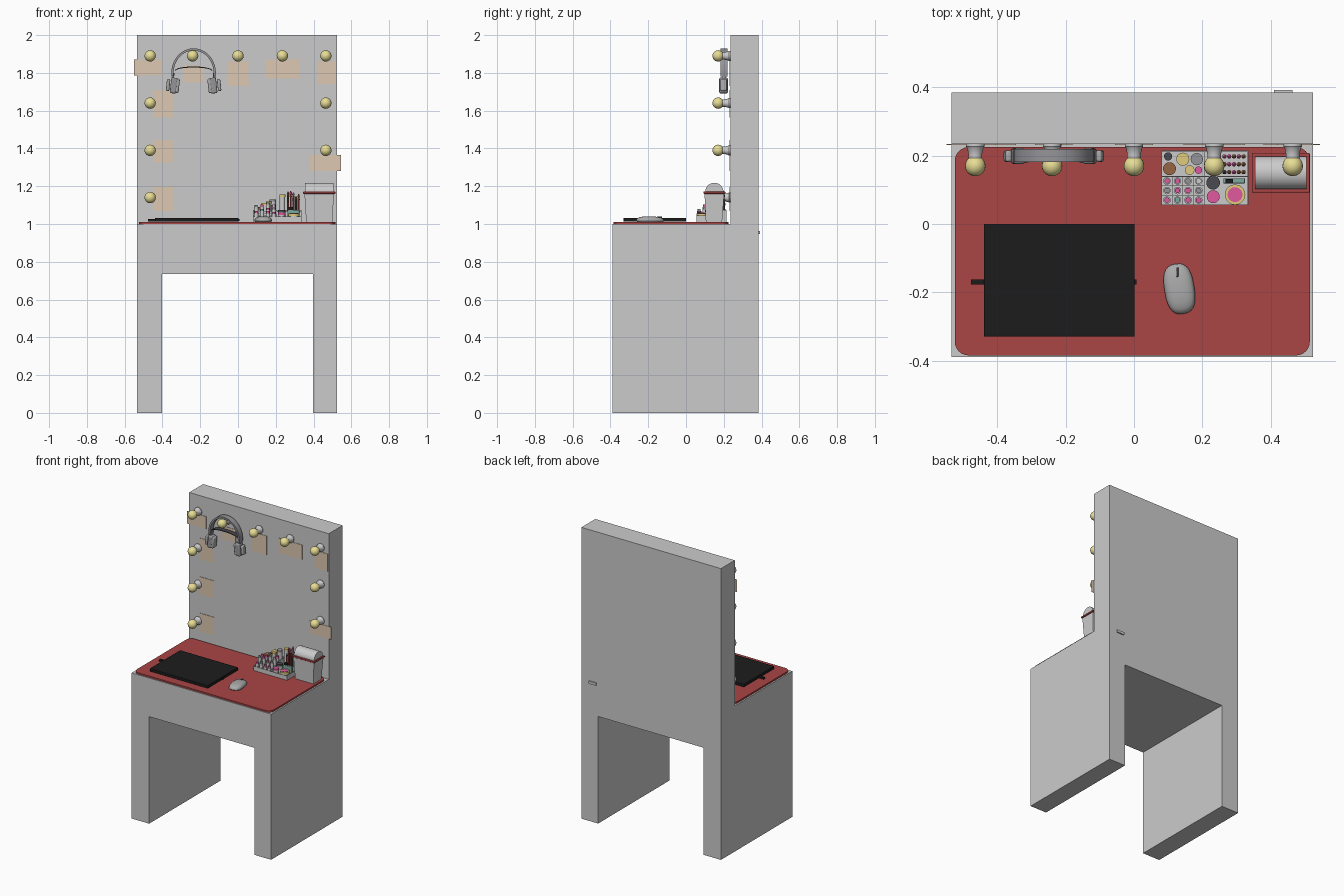
import bpy, bmesh, random
from math import sin, cos, pi, radians, copysign
from mathutils import Matrix, Vector

if "Cube" in bpy.data.objects:
    bpy.data.objects.remove(bpy.data.objects["Cube"])

random.seed(4)
MATS = {}

def mat(name, rgb):
    m = bpy.data.materials.new(name)
    m.diffuse_color = (*rgb, 1)
    m.use_nodes = True
    m.node_tree.nodes["Principled BSDF"].inputs["Base Color"].default_value = m.diffuse_color
    MATS[name] = m

for n, c in dict(red=(.4, .06, .06), black=(.012, .012, .012), bulb=(.8, .72, .3), note=(.72, .58, .44),
                 pink=(.75, .1, .35), yellow=(.75, .6, .2), brown=(.3, .13, .06), dark=(.07, .07, .08),
                 steel=(.3, .3, .32), teal=(.2, .4, .35), mouse=(.4, .4, .4)).items():
    mat(n, c)

def finish(name, bm, color=None, smooth=False, bevel=0):
    bmesh.ops.recalc_face_normals(bm, faces=bm.faces)
    me = bpy.data.meshes.new(name)
    bm.to_mesh(me)
    bm.free()
    ob = bpy.data.objects.new(name, me)
    bpy.context.collection.objects.link(ob)
    if color:
        me.materials.append(MATS[color])
    if bevel:
        b = ob.modifiers.new("bevel", 'BEVEL')
        b.width, b.segments = bevel, 3
    if smooth:
        bpy.ops.object.select_all(action='DESELECT')
        ob.select_set(True)
        bpy.context.view_layer.objects.active = ob
        bpy.ops.object.shade_smooth_by_angle(angle=radians(35))
    return ob

def box(name, x0, x1, y0, y1, z0, z1, color=None, bevel=0):
    bm = bmesh.new()
    bmesh.ops.create_cube(bm, size=1)
    for v in bm.verts:
        v.co = Vector(((x0 + x1) / 2 + v.co.x * (x1 - x0), (y0 + y1) / 2 + v.co.y * (y1 - y0),
                       (z0 + z1) / 2 + v.co.z * (z1 - z0)))
    return finish(name, bm, color, bevel > 0, bevel)

def prism(name, pts, vec, color=None, smooth=False):
    """Extrude a closed 3D outline along a vector."""
    bm = bmesh.new()
    f = bm.faces.new([bm.verts.new(p) for p in pts])
    r = bmesh.ops.extrude_face_region(bm, geom=[f])
    bmesh.ops.translate(bm, vec=vec, verts=[v for v in r['geom'] if isinstance(v, bmesh.types.BMVert)])
    return finish(name, bm, color, smooth)

def loft(name, rings, color=None, smooth=True, closed=False):
    """Skin a list of equal-length rings; cap the ends unless closed."""
    bm = bmesh.new()
    R = [[bm.verts.new(p) for p in ring] for ring in rings]
    n = len(R[0])
    for a, b in zip(R, R[1:] + R[:1] if closed else R[1:]):
        for i in range(n):
            bm.faces.new((a[i], a[(i + 1) % n], b[(i + 1) % n], b[i]))
    if not closed:
        bm.faces.new(R[0])
        bm.faces.new(R[-1])
    return finish(name, bm, color, smooth)

def lathe(name, prof, loc, color=None, seg=20, rot=Matrix()):
    rings = [[Vector(loc) + rot @ Vector((r * cos(2 * pi * i / seg), r * sin(2 * pi * i / seg), h))
              for i in range(seg)] for r, h in prof]
    return loft(name, rings, color)

def cyl(name, x, y, z0, z1, r, color=None, seg=16):
    return lathe(name, [(r, z0), (r, z1)], (x, y, 0), color, seg)

# Desk body with tall back: L-shaped side profile, knee opening cut through
body = prism("desk_body", [(-.535, y, z) for y, z in
             ((-.39, 0), (.385, 0), (.385, 2), (.235, 2), (.235, 1), (-.39, 1))], (1.06, 0, 0))
cutter = box("knee_cutter", -.402, .398, -1, 1, -1, .735)
mod = body.modifiers.new("opening", 'BOOLEAN')
mod.operation, mod.object, mod.solver = 'DIFFERENCE', cutter, 'EXACT'
bpy.context.view_layer.objects.active = body
bpy.ops.object.modifier_apply(modifier=mod.name)
bpy.data.objects.remove(cutter)
box("back_plug", .41, .465, .38, .393, .946, .964)

# Desk mat with rounded corners
outline = []
for cx, cy, a0 in ((.475, .185, 0), (-.485, .185, 90), (-.485, -.345, 180), (.475, -.345, 270)):
    for k in range(7):
        a = radians(a0 + 15 * k)
        outline.append((cx + .04 * cos(a), cy + .04 * sin(a), 1.0))
prism("desk_mat", outline, (0, 0, .011), 'red', True)

# Tablet with side tabs
box("tablet", -.44, .002, -.33, 0, 1.013, 1.033, 'black', .003)
box("tablet_pen", -.477, -.43, -.177, -.162, 1.014, 1.026, 'black')
box("tablet_button", 0, .008, -.177, -.162, 1.016, 1.026, 'black')

# Mouse: stacked rounded outlines, turned slightly
turn = Matrix.Rotation(radians(9), 3, 'Z')
rings = []
for s, z in ((.93, 1.011), (1, 1.016), (.99, 1.022), (.93, 1.029), (.8, 1.035), (.55, 1.039), (.25, 1.041)):
    ring = []
    for i in range(28):
        c, d = cos(2 * pi * i / 28), sin(2 * pi * i / 28)
        p = Vector((.044 * s * copysign(abs(c) ** .75, c), .074 * s * copysign(abs(d) ** .75, d), 0))
        ring.append(Vector((.133, -.19, z - .05 * max(0, p.y) * (z - 1.011) / .03)) + turn @ p)
    rings.append(ring)
loft("mouse", rings, 'mouse')
box("mouse_wheel", .124, .13, -.155, -.127, 1.03, 1.039, 'dark', .002)

# Bulbs with flared sockets along the top and sides
to_front = Matrix.Rotation(radians(90), 3, 'X')
spots = [(x, 1.89) for x in (-.465, -.24, 0, .235, .465)]
spots += [(-.465, z) for z in (1.64, 1.39, 1.14)] + [(.465, z) for z in (1.64, 1.39)]
ball = [(max(.0005, .03 * sin(pi * k / 12)), .065 - .03 * cos(pi * k / 12)) for k in range(13)]
for x, z in spots:
    lathe("bulb_socket", [(.027, 0), (.027, .008), (.024, .012), (.02, .03), (.02, .042)],
          (x, .235, z), None, 20, to_front)
    lathe("bulb", ball, (x, .235, z), 'bulb', 20, to_front)

# Paper notes on the back board
for x0, x1, z0, z1 in ((-.55, -.405, 1.785, 1.87), (-.29, -.18, 1.75, 1.84), (-.055, .055, 1.73, 1.86),
                       (.145, .325, 1.77, 1.87), (.42, .52, 1.74, 1.86), (-.45, -.345, 1.565, 1.71),
                       (-.45, -.345, 1.325, 1.445), (-.45, -.345, 1.07, 1.195), (.38, .545, 1.28, 1.365)):
    box("paper_note", x0, x1, .231, .234, z0, z1, 'note')

# Headphones hanging on the second bulb
def strap(name, rx, rz, cz, a0, a1, t, y0, y1, color=None):
    rings = []
    for k in range(25):
        a = radians(a0 + (a1 - a0) * k / 24)
        c, s = cos(a), sin(a)
        rings.append([(-.235 + (rx - d) * c, y, cz + (rz - d) * s) for d, y in ((0, y0), (0, y1), (t, y1), (t, y0))])
    return loft(name, rings, color)

strap("headband", .118, .13, 1.80, -8, 188, .012, .182, .22, 'steel')
strap("headband_pad", .1, .022, 1.812, 5, 175, .006, .186, .216, 'dark')
for s in (-1, 1):
    def place(ob):
        ob.matrix_world = Matrix.Translation((-.235 + s * .11, 0, 1.735)) @ Matrix.Rotation(s * radians(-6), 4, 'Y')
    place(box("ear_cup", -.012 if s < 0 else -.022, .022 if s < 0 else .012, .176, .222, -.043, .04, 'steel', .008))
    place(box("ear_cushion", *sorted((s * -.034, s * -.008)), .178, .22, -.04, .037, 'mouse', .008))
    place(box("cup_cover", *sorted((s * .016, s * .034)), .182, .216, -.034, .03, 'mouse', .007))
    place(box("cup_yoke", *sorted((s * -.002, s * .01)), .19, .212, .03, .065, 'steel', .003))

# Waste bin: tapered body, red rim, half-round lid
def rect(cx, cy, hx, hy, z):
    return [(cx - hx, cy - hy, z), (cx + hx, cy - hy, z), (cx + hx, cy + hy, z), (cx - hx, cy + hy, z)]

loft("bin_body", [rect(.43, .148, .069, .043, 1.011), rect(.43, .15, .078, .052, 1.162)], None, False)
box("bin_rim", .345, .515, .092, .208, 1.16, 1.172, 'red', .003)
lid = [(.354, .15 + .048 * cos(pi * k / 16), 1.172 + .046 * sin(pi * k / 16)) for k in range(17)]
prism("bin_lid", lid, (.152, 0, 0), None, True)

# Organiser tray, outer walls and stepped cells
box("organiser_base", .08, .335, .055, .215, 1.011, 1.017)
for x in (.08, .205, .333):
    box("organiser_side", x, x + .002, .055, .135, 1.017, 1.045)
    box("organiser_side", x, x + .002, .135, .215, 1.017, 1.075)
for y, h in ((.055, 1.04), (.083, 1.045), (.111, 1.055), (.138, 1.07), (.213, 1.075)):
    box("organiser_wall", .08, .335 if y in (.055, .138, .213) else .205, y, y + .002, 1.017, h)
for i in (1, 2, 3):
    box("cell_divider", .08 + .031 * i, .082 + .031 * i, .055, .138, 1.017, 1.045)

# Lipsticks standing in the cells
colors = ['pink', 'dark', None, 'teal', 'pink', 'brown', 'steel']
for r in range(3):
    for c in range(4):
        x, y = .0965 + .031 * c, .07 + .028 * r
        top = 1.06 + .016 * r + random.uniform(-.008, .015)
        cyl("lipstick_case", x, y, 1.017, top, .011)
        cyl("lipstick_tip", x, y, top, top + .012, .008, random.choice(colors))

# Jars, pots and tall bottles
for x, y, r, h, col in ((.104, .162, .019, 1.09, 'brown'), (.143, .19, .019, 1.11, 'yellow'),
                        (.184, .19, .018, 1.13, 'steel'), (.163, .158, .014, 1.12, 'yellow'),
                        (.189, .158, .011, 1.10, 'pink'), (.1, .198, .012, 1.08, 'dark'),
                        (.232, .08, .019, 1.06, 'pink'), (.232, .121, .02, 1.075, 'dark'),
                        (.296, .086, .03, 1.055, 'yellow'), (.235, .19, .016, 1.155, 'yellow')):
    cyl("jar", x, y, 1.017, h - .012, r * .92)
    cyl("jar_lid", x, y, h - .012, h, r, col, 20)
cyl("pot_powder", .296, .086, 1.055, 1.058, .022, 'pink')
box("compact", .262, .325, .119, .134, 1.017, 1.075, 'teal', .002)
box("small_carton", .268, .29, .119, .132, 1.075, 1.09, 'black')

# Brushes standing in the rear compartment
for k in range(15):
    x, y = .265 + .014 * (k % 5), .152 + .023 * (k // 5)
    h = random.uniform(1.11, 1.155)
    cyl("brush_handle", x, y, 1.017, h, .005, random.choice(['brown', 'dark', 'red', None]), 10)
    lathe("brush_head", [(.004, h), (.0065, h + .009), (.002, h + .02)], (x, y, 0),
          random.choice(['brown', 'dark', 'pink']), 10)
